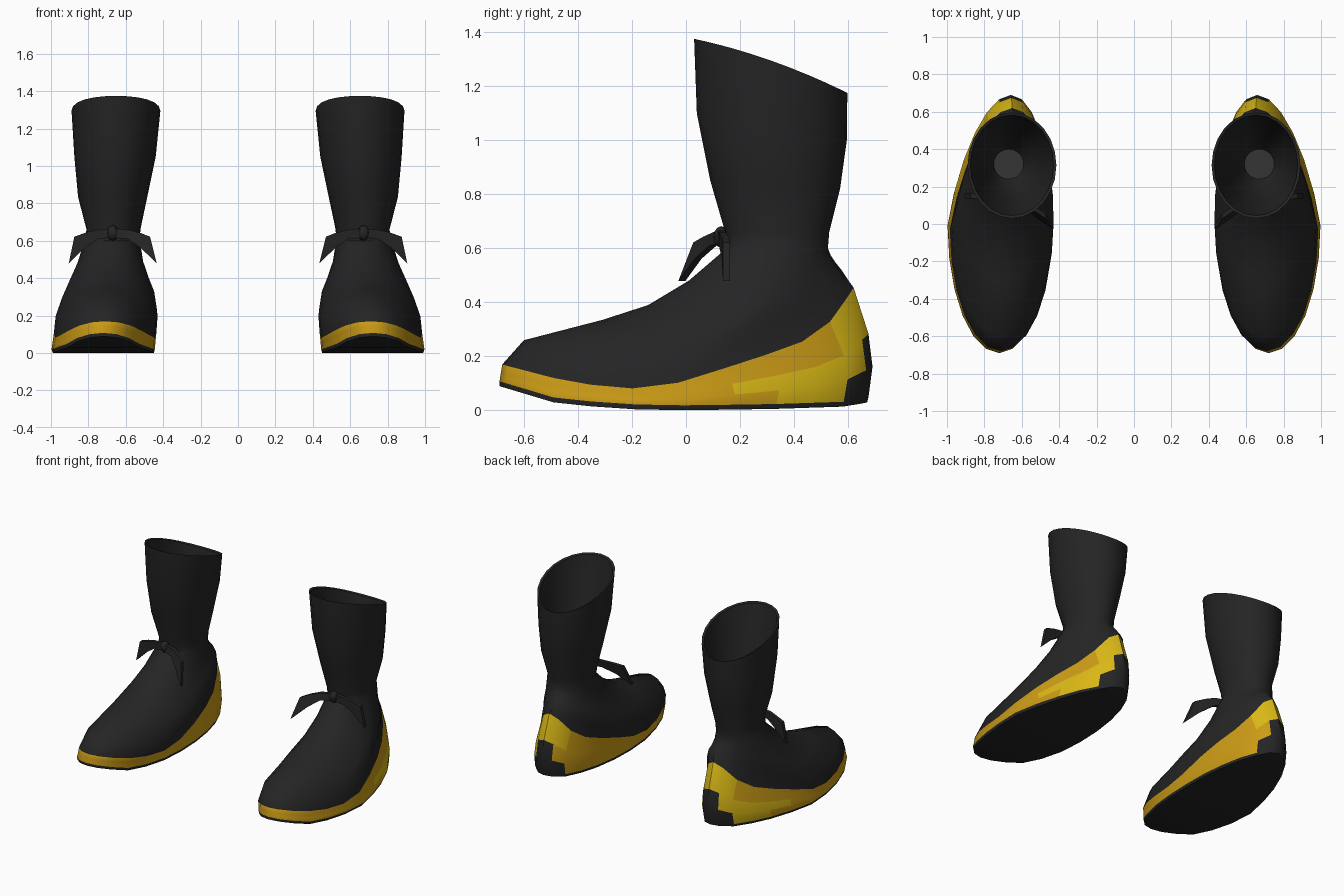
import bpy, bmesh, math

if "Cube" in bpy.data.objects:
    bpy.data.objects.remove(bpy.data.objects["Cube"])

N = 24  # points around each boot ring


def material(name, rgb):
    m = bpy.data.materials.new(name)
    m.diffuse_color = (*rgb, 1)
    m.use_nodes = True
    m.node_tree.nodes["Principled BSDF"].inputs["Base Color"].default_value = m.diffuse_color
    return m


BLACK = material("black leather", (0.018, 0.018, 0.018))
GOLD = material("gold", (0.60, 0.33, 0.008))
YELLOW = material("bright yellow", (0.70, 0.48, 0.008))
GREY = material("grey insole", (0.035, 0.035, 0.035))


def finish(name, bm, mats, angle=40):
    """Turn a bmesh into a mirrored, smooth-shaded pair."""
    bmesh.ops.recalc_face_normals(bm, faces=bm.faces)
    me = bpy.data.meshes.new(name)
    bm.to_mesh(me)
    bm.free()
    for m in mats:
        me.materials.append(m)
    ob = bpy.data.objects.new(name, me)
    bpy.context.collection.objects.link(ob)
    bpy.ops.object.select_all(action='DESELECT')
    ob.select_set(True)
    bpy.context.view_layer.objects.active = ob
    bpy.ops.object.shade_smooth_by_angle(angle=math.radians(angle))
    mod = ob.modifiers.new("pair", 'MIRROR')
    mod.use_mirror_merge = False
    return ob


def interp(table, y):
    if y <= table[0][0]:
        return table[0][1]
    for (a, za), (b, zb) in zip(table, table[1:]):
        if y <= b:
            return za + (zb - za) * (y - a) / (b - a)
    return table[-1][1]


def outline(yf, yb, xi, xo, heel=0.0):
    """Egg-shaped plan from toe (index 0) round the outer side to the heel (N/2)."""
    pts = []
    for i in range(N):
        t = 2 * math.pi * i / N
        u = -math.cos(t)
        back = max(0, u) * heel
        x = (xi + xo) / 2 - 0.06 * back + (xo - xi) / 2 * (1 - 0.15 * back) * math.sin(t)
        pts.append((x, (yf + yb) / 2 + (yb - yf) / 2 * u, u))
    return pts


# Height curves of the sole and of the top of the gold band, along the foot
SOLE = [(-0.69, 0.09), (-0.49, 0.03), (-0.3, 0.01), (-0.1, 0), (0.3, 0.005), (0.6, 0.015), (0.67, 0.03)]
BAND = [(-0.68, 0.17), (-0.45, 0.11), (-0.25, 0.08), (-0.1, 0.085), (0, 0.11), (0.2, 0.175),
        (0.4, 0.24), (0.5, 0.29), (0.56, 0.36), (0.62, 0.455)]

rings = [[(x, y, interp(SOLE, y)) for x, y, u in outline(-0.69, 0.67, 0.45, 0.99, 1)]]

# Welt and gold band: height blends from sole to band top
low = outline(-0.69, 0.67, 0.45, 0.99, 1)
top = outline(-0.68, 0.62, 0.437, 0.985, 1)
for f, yb in ((0.0, 0.675), (0.28, 0.69), (0.58, 0.675), (1.0, 0.62)):
    ring = []
    plan = outline(-0.69 + 0.01 * f, yb, 0.445 - 0.008 * f, 0.997 - 0.012 * f, 1)
    for (x, y, u), a, b in zip(plan, low, top):
        z0 = interp(SOLE, a[1]) + 0.018
        ring.append((x, y, z0 + (interp(BAND, b[1]) - z0) * f))
    rings.append(ring)

# Upper and shaft: front y, front z, back y, back z, inner x, outer x, side sag, heel shape
for yf, zf, yb, zb, xi, xo, sag, heel in (
        (-0.60, 0.26, 0.605, 0.475, 0.430, 0.975, 0.17, 1.0),
        (-0.31, 0.335, 0.575, 0.52, 0.445, 0.940, 0.13, 0.8),
        (-0.14, 0.39, 0.555, 0.545, 0.475, 0.905, 0.09, 0.6),
        (0.01, 0.48, 0.535, 0.575, 0.505, 0.860, 0.05, 0.3),
        (0.15, 0.60, 0.525, 0.60, 0.525, 0.820, 0.0, 0),
        (0.145, 0.66, 0.53, 0.66, 0.522, 0.810, 0.0, 0),
        (0.09, 0.85, 0.57, 0.82, 0.485, 0.855, 0.0, 0),
        (0.04, 1.10, 0.595, 1.00, 0.440, 0.875, 0.0, 0),
        (0.03, 1.375, 0.597, 1.175, 0.415, 0.890, -0.02, 0),
        # lining going down inside the shaft
        (0.045, 1.368, 0.582, 1.17, 0.430, 0.875, -0.02, 0),
        (0.12, 0.95, 0.54, 0.90, 0.490, 0.835, 0.0, 0),
        (0.19, 0.68, 0.47, 0.68, 0.550, 0.785, 0.0, 0),
        (0.24, 0.58, 0.40, 0.58, 0.590, 0.750, 0.0, 0)):
    rings.append([(x, y, zf + (zb - zf) * (u + 1) / 2 - sag * (1 - u * u))
                  for x, y, u in outline(yf, yb, xi, xo, heel)])


def boot_colour(r, i):
    """Colour of a face by ring level and position around the foot."""
    if r not in (1, 2, 3):
        return 0
    k = abs(i + 0.5 - N / 2)                 # steps away from the heel centre
    outer = i < N / 2
    if (r == 1 and k < 2) or (r == 2 and k < 1):
        return 0                             # dark heel notch
    if r == 3 and k < 2:
        return 2                             # heel tab
    if outer and r < 3 and k < (4 if r == 1 else 5):
        return 2                             # outer heel patch
    return 1


bm = bmesh.new()
loops = [[bm.verts.new(p) for p in ring] for ring in rings]
for r, (a, b) in enumerate(zip(loops, loops[1:])):
    for i in range(N):
        j = (i + 1) % N
        f = bm.faces.new((a[i], a[j], b[j], b[i]))
        f.material_index = boot_colour(r, i)
# sole underside in cross strips
s = loops[0]
for i in range(N // 2):
    vs = [s[i], s[i + 1], s[(N - i - 1) % N], s[(N - i) % N]]
    bm.faces.new(list(dict.fromkeys(vs)))
# insole disc
bm.faces.new(loops[-1]).material_index = 3
finish("boots", bm, [BLACK, GOLD, YELLOW, GREY])


def ribbon(name, stations, thick=0.026):
    """Flat lace tail lofted through (high point, low point) stations."""
    bm = bmesh.new()
    secs = []
    for hi, lo in stations:
        secs.append([bm.verts.new((x, y + d, z)) for (x, y, z), d in
                     ((hi, -thick / 2), (hi, thick / 2), (lo, thick / 2), (lo, -thick / 2))])
    for a, b in zip(secs, secs[1:]):
        for i in range(4):
            j = (i + 1) % 4
            bm.faces.new((a[i], a[j], b[j], b[i]))
    bm.faces.new(secs[0])
    bm.faces.new(secs[-1])
    finish(name, bm, [BLACK])


# Lace tails: outer one hangs sideways, inner one swings forward
ribbon("outer_lace_tail", [((0.66, 0.13, 0.668), (0.66, 0.13, 0.618)),
                           ((0.76, 0.135, 0.658), (0.75, 0.135, 0.61)),
                           ((0.82, 0.145, 0.642), (0.82, 0.145, 0.562)),
                           ((0.875, 0.15, 0.622), (0.905, 0.15, 0.48))])
ribbon("inner_lace_tail", [((0.68, 0.13, 0.668), (0.68, 0.13, 0.618)),
                           ((0.58, 0.11, 0.658), (0.59, 0.10, 0.61)),
                           ((0.52, 0.075, 0.642), (0.52, 0.045, 0.562)),
                           ((0.47, 0.04, 0.622), (0.435, -0.015, 0.48))])

# Knot
bm = bmesh.new()
bmesh.ops.create_uvsphere(bm, u_segments=8, v_segments=6, radius=0.04)
bmesh.ops.scale(bm, vec=(0.85, 0.7, 1), verts=bm.verts)
bmesh.ops.translate(bm, vec=(0.67, 0.13, 0.642), verts=bm.verts)
finish("lace_knot", bm, [BLACK])
